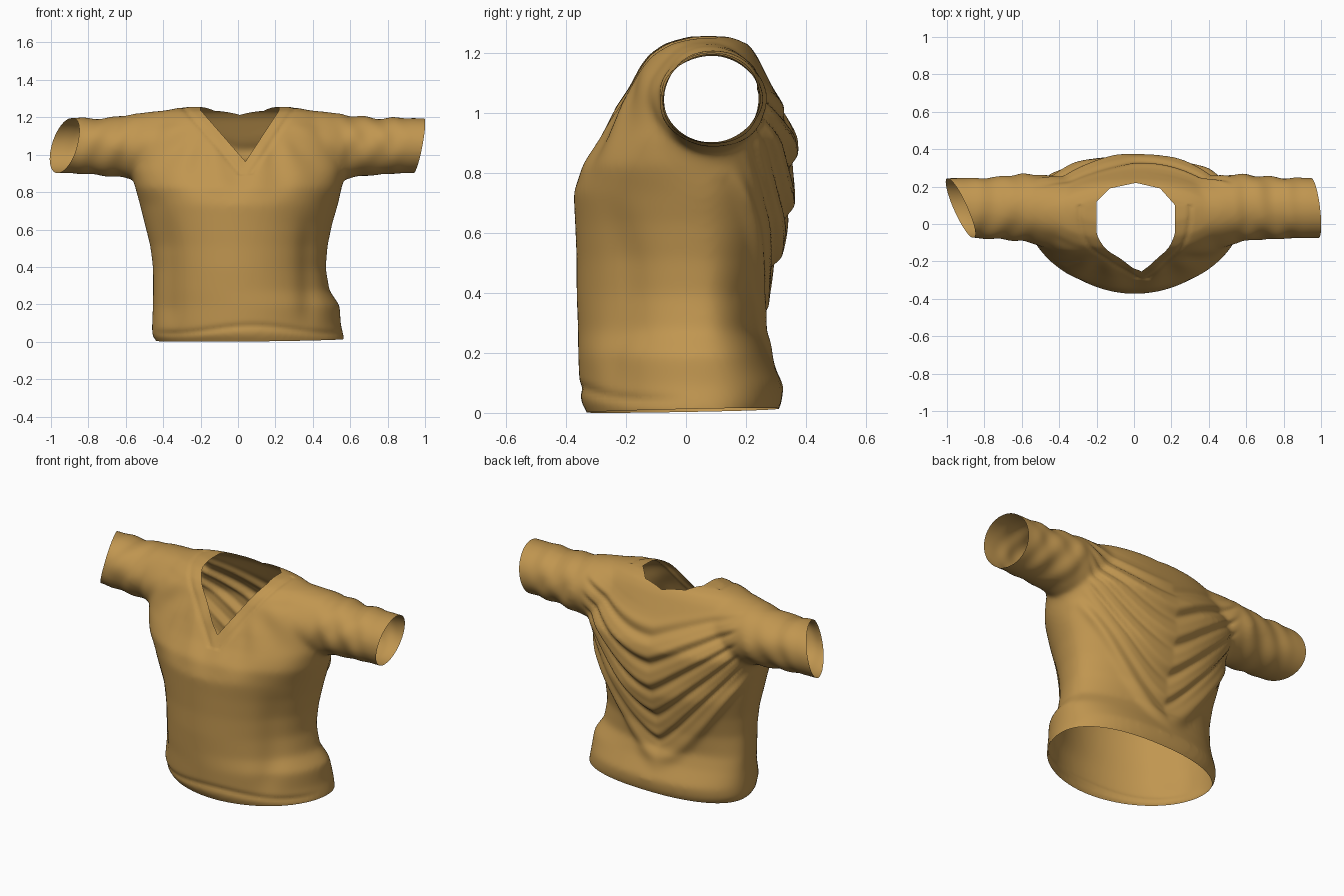
import bpy, bmesh, math
from mathutils import Vector

if "Cube" in bpy.data.objects:
    bpy.data.objects.remove(bpy.data.objects["Cube"])

N = 64


def loft(bm, rings):
    """Skin closed rings of points and cap both ends."""
    loops = [[bm.verts.new(p) for p in r] for r in rings]
    for a, b in zip(loops, loops[1:]):
        for i in range(N):
            j = (i + 1) % N
            bm.faces.new((a[i], a[j], b[j], b[i]))
    bm.faces.new(loops[0][::-1])
    bm.faces.new(loops[-1])


def oval(front, back):
    """Unit superellipse with its own exponent on the front and back halves."""
    for i in range(N):
        a = 2 * math.pi * i / N
        c, s = math.cos(a), math.sin(a)
        n = front if s < 0 else back
        yield (math.copysign(abs(c) ** (2 / n), c), math.copysign(abs(s) ** (2 / n), s))


def step(a, b, v):
    t = min(1, max(0, (v - a) / (b - a)))
    return t * t * (3 - 2 * t)


def bump(v, c, w):
    return math.exp(-((v - c) / w) ** 2)


def torso_ring(z, l, r, f, b):
    """Soft oval at the chest; panelled front and drawn-in back lower down."""
    low = 1 - step(.72, .92, z)
    ridge = (f + b) / 2 * (1 - low) + .06 * low
    nf = 2.3 - .35 * low
    nb = 2.3 - .45 * low * step(.15, .4, z)
    return [((l + r) / 2 + (r - l) / 2 * c, ridge + s * (b - ridge if s > 0 else ridge - f), z)
            for c, s in oval(nf, nb)]


bm = bmesh.new()

# torso: height, left, right, front, back
torso = [
    (-.07, -.40, .50, -.31, .28), (0, -.43, .57, -.325, .30),
    (.04, -.46, .565, -.35, .32), (.10, -.46, .55, -.355, .325),
    (.20, -.455, .545, -.36, .275), (.28, -.455, .49, -.36, .25),
    (.40, -.455, .47, -.365, .27), (.52, -.47, .48, -.365, .305),
    (.64, -.50, .505, -.37, .345), (.74, -.525, .535, -.375, .355),
    (.83, -.55, .555, -.345, .36), (.92, -.57, .575, -.285, .365),
    (1.0, -.57, .57, -.245, .335), (1.08, -.55, .55, -.21, .295),
    (1.15, -.52, .52, -.18, .26), (1.20, -.47, .47, -.145, .235),
    (1.24, -.40, .40, -.09, .205), (1.262, -.30, .30, -.01, .15)]
loft(bm, [torso_ring(*row) for row in torso])

# sleeves: x, y centre, y radius, z centre, z radius
sleeve = [(.33, .05, .19, 1.06, .19), (.48, .07, .19, 1.05, .185),
          (.60, .09, .178, 1.05, .168), (.72, .085, .167, 1.05, .153),
          (.85, .085, .163, 1.055, .149), (1.08, .085, .16, 1.055, .146)]
for side in (-1, 1):
    loft(bm, [[(side * x, yc + ry * c, zc + rz * s) for c, s in oval(2, 2)]
              for x, yc, ry, zc, rz in sleeve])
bmesh.ops.recalc_face_normals(bm, faces=bm.faces)

me = bpy.data.meshes.new("shirt")
bm.to_mesh(me)
bm.free()
shirt = bpy.data.objects.new("shirt", me)
bpy.context.collection.objects.link(shirt)
bpy.context.view_layer.objects.active = shirt
shirt.select_set(True)

# fuse torso and sleeves into one soft surface
m = shirt.modifiers.new("fuse", 'REMESH')
m.mode = 'VOXEL'
m.voxel_size = .012
m = shirt.modifiers.new("soften", 'SMOOTH')
m.factor = .5
m.iterations = 22
for name in ("fuse", "soften"):
    bpy.ops.object.modifier_apply(modifier=name)

bm = bmesh.new()
bm.from_mesh(shirt.data)
bm.normal_update()

# V neckline: tip and the two upper corners
TIP, LEFT, RIGHT = Vector((.04, 0, .97)), Vector((-.2, 0, 1.245)), Vector((.22, 0, 1.245))


def v_normal(a, b):
    d = b - a
    return Vector((d.z, 0, -d.x)).normalized()


NR, NL = v_normal(TIP, RIGHT), -v_normal(TIP, LEFT)


def fold(p, n):
    """Outward cloth offset at a point."""
    x, y, z = p
    ax, d = abs(x), 0
    back, front = step(.05, .6, n.y), step(.1, .7, -n.y)
    # swags hanging across the back; zc is the height a fold reaches at the centre
    t = min(1, (ax / .52) ** 1.3)
    zc = (z - .73 * t) / (1 - .55 * t)
    ph = 2 * math.pi * (zc + .10 * x + .02 * math.sin(7 * x)) / .17
    live = step(.27, .36, zc) * (1 - step(.95, 1.12, zc)) * (1 - .6 * t) * (1 - step(.46, .54, ax))
    d += back * live * .012 * (math.sin(ph) + .3 * math.sin(2 * ph + .6))
    # raised edge under the deep V
    d += back * .02 * bump(zc, .2, .07) * step(.12, .25, z) * (1 - step(.7, .85, z))
    # hollows beside the flat front panel
    d -= front * .014 * bump(ax, .38, .06) * (1 - step(.5, .75, z)) * step(.05, .2, z)
    # hem gather at the front
    d -= front * .007 * bump(z, .07 + .02 * math.sin(7 * x + 1), .018)
    # pulls from the neck toward the armpits
    ang = math.atan2(z - 1.22, ax - .16)
    r = math.hypot(z - 1.22, ax - .16)
    d += front * .005 * math.sin(ang * 10) * step(.12, .25, r) * (1 - step(.35, .5, r)) * step(.7, .85, z)
    # collar seam
    if y < .1 and z > .9:
        gap = max((p - TIP).dot(NR), (p - TIP).dot(NL))
        d -= .006 * bump(gap, .06, .012)
    # sleeve wrinkles
    w = step(.5, .62, ax) * (1 - step(.8, .95, ax)) * step(.8, .9, z)
    d += w * .0035 * (math.sin(42 * ax + 24 * z + 9 * y) + .7 * math.sin(25 * ax - 30 * z + 12 * x))
    return d


moves = []
for v in bm.verts:
    q = v.co + v.normal * fold(v.co, v.normal)
    if q.y < .1:  # front dips toward the neckline
        q.y += .025 * bump(q.x, .02, .22) * step(1.0, 1.15, q.z)
    moves.append(q)
for v, q in zip(bm.verts, moves):
    v.co = q


def slice_off(co, no, keep=lambda c: True, clear=True):
    fs = [f for f in bm.faces if keep(f.calc_center_median())]
    geom = set(fs)
    for f in fs:
        geom.update(f.verts)
        geom.update(f.edges)
    bmesh.ops.bisect_plane(bm, geom=list(geom), dist=1e-5, plane_co=co,
                           plane_no=no, clear_outer=clear)


# open sleeve ends and hem
slice_off((.967, .085, 1.055), (1, .12, -.19))
slice_off((-.928, .085, 1.055), (-1, -.43, .26))
slice_off((0, 0, .014), (.01, .02, -1))

# neck opening: V in front, rounded scoop behind
planes = [(TIP, NR), (TIP, NL), (LEFT, Vector((-1, 0, 0))), (RIGHT, Vector((1, 0, 0)))]
scoop = [(-.2, .12), (-.13, .19), (.01, .22), (.14, .19), (.22, .10)]
for (ax, ay), (bx, by) in zip(scoop, scoop[1:]):
    planes.append((Vector((ax, ay, 0)), Vector((ay - by, bx - ax, 0))))
for co, no in planes:
    slice_off(co, no, lambda c: c.z > .9 and abs(c.x) < .3 and c.y < .3, False)
hole = []
for f in bm.faces:
    c = f.calc_center_median()
    if c.z > .9 and all((c - co).dot(no) < 0 for co, no in planes):
        hole.append(f)
bmesh.ops.delete(bm, geom=hole, context='FACES')

low = min(v.co.z for v in bm.verts)
for v in bm.verts:
    v.co.z -= low
bm.to_mesh(shirt.data)
bm.free()

# cloth colour
mat = bpy.data.materials.new("ochre cloth")
mat.diffuse_color = (.53, .305, .08, 1)
mat.use_nodes = True
mat.node_tree.nodes["Principled BSDF"].inputs["Base Color"].default_value = mat.diffuse_color
shirt.data.materials.clear()
shirt.data.materials.append(mat)
bpy.ops.object.shade_smooth_by_angle(angle=math.radians(50))
